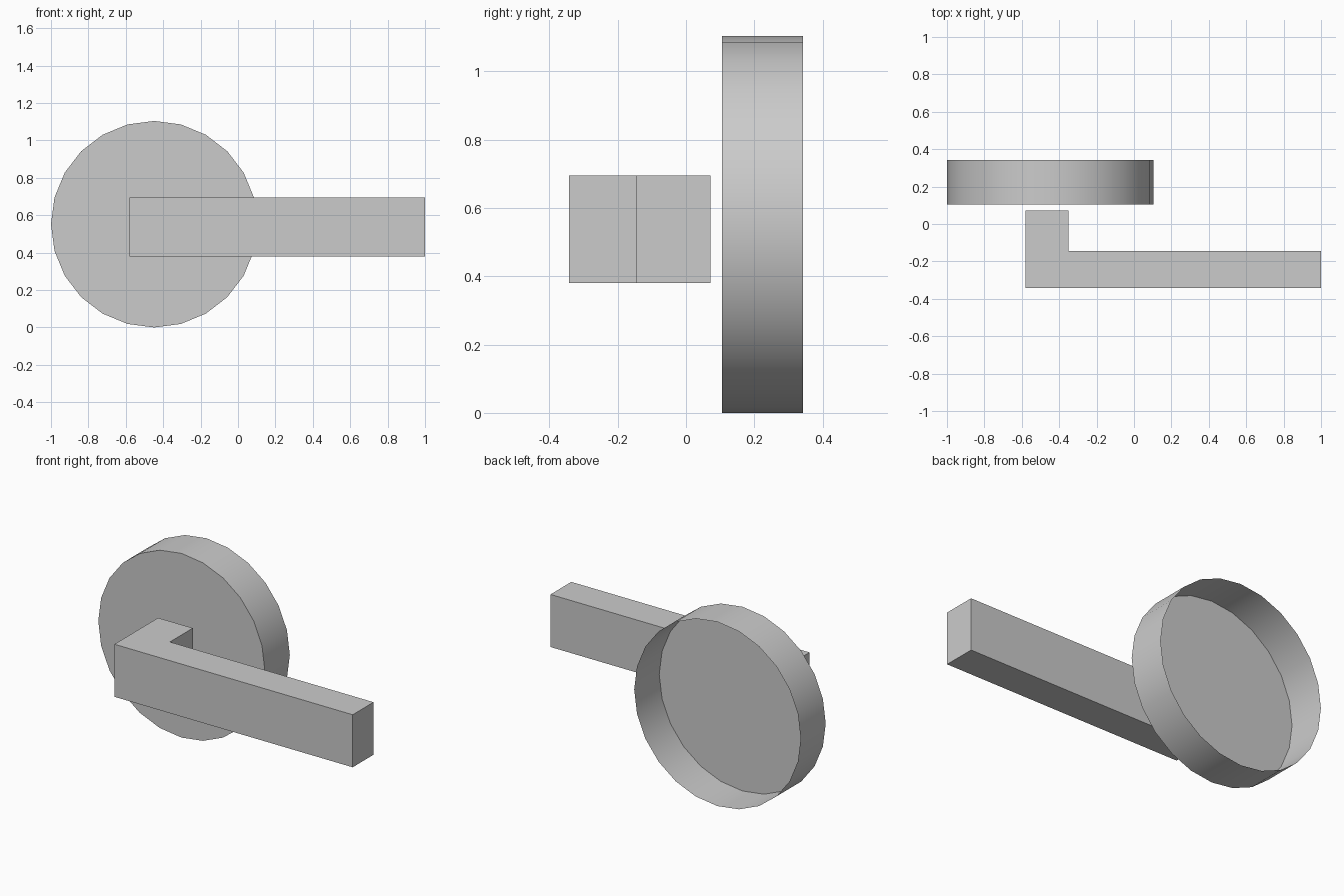
import bpy
import bmesh
from math import radians
from mathutils import Matrix

cube = bpy.data.objects.get("Cube")
if cube:
    bpy.data.objects.remove(cube, do_unlink=True)

# Single plain grey finish
grey = bpy.data.materials.new("plain_grey")
grey.use_nodes = True
colour = (0.6, 0.6, 0.6, 1)
grey.diffuse_color = colour
grey.node_tree.nodes["Principled BSDF"].inputs["Base Color"].default_value = colour


def add_object(name, bm):
    mesh = bpy.data.meshes.new(name)
    bm.to_mesh(mesh)
    bm.free()
    mesh.materials.append(grey)
    obj = bpy.data.objects.new(name, mesh)
    bpy.context.collection.objects.link(obj)
    return obj


# Round mounting rose: a cup with a closed front and an open back
radius, front, back = 0.552, 0.105, 0.342
bm = bmesh.new()
bmesh.ops.create_cone(bm, cap_ends=True, segments=24,
                      radius1=radius, radius2=radius, depth=back - front)
bmesh.ops.rotate(bm, verts=bm.verts, matrix=Matrix.Rotation(radians(90), 3, "X"))
bmesh.ops.translate(bm, verts=bm.verts, vec=(radius - 1, (front + back) / 2, radius))
bm.normal_update()
open_end = [f for f in bm.faces if f.normal.y > 0.9]
bmesh.ops.delete(bm, geom=open_end, context="FACES_ONLY")
rose = add_object("mounting_rose", bm)
bpy.ops.object.select_all(action="DESELECT")
rose.select_set(True)
bpy.context.view_layer.objects.active = rose
bpy.ops.object.shade_smooth_by_angle(angle=radians(30))

# L-shaped lever: a plan profile extruded upwards
profile = [(-0.58, -0.342), (1, -0.342), (1, -0.145),
           (-0.35, -0.145), (-0.35, 0.072), (-0.58, 0.072)]
bottom, top = 0.38, 0.695
bm = bmesh.new()
base = bm.faces.new([bm.verts.new((x, y, bottom)) for x, y in profile])
extruded = bmesh.ops.extrude_face_region(bm, geom=[base], use_keep_orig=True)
upper = [v for v in extruded["geom"] if isinstance(v, bmesh.types.BMVert)]
bmesh.ops.translate(bm, verts=upper, vec=(0, 0, top - bottom))
bmesh.ops.recalc_face_normals(bm, faces=bm.faces)
add_object("lever_handle", bm)
